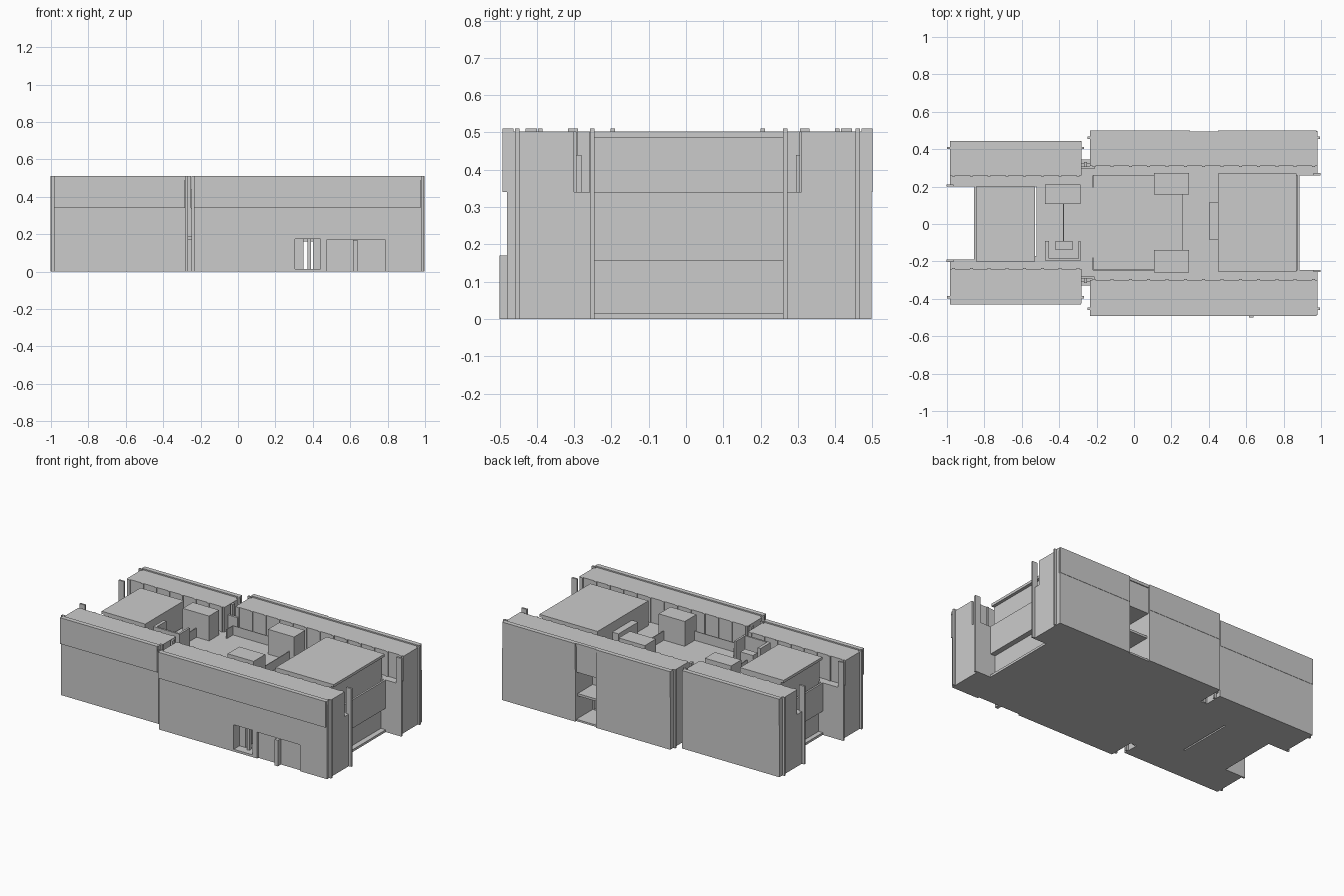
import bpy


def box(name, x0, x1, y0, y1, z0, z1):
    x0, x1 = sorted((x0, x1))
    y0, y1 = sorted((y0, y1))
    v = [(x, y, z) for z in (z0, z1) for x, y in ((x0, y0), (x1, y0), (x1, y1), (x0, y1))]
    f = [(3, 2, 1, 0), (4, 5, 6, 7), (0, 1, 5, 4), (1, 2, 6, 5), (2, 3, 7, 6), (3, 0, 4, 7)]
    me = bpy.data.meshes.new(name)
    me.from_pydata(v, [], f)
    ob = bpy.data.objects.new(name, me)
    bpy.context.collection.objects.link(ob)
    return ob


def cut(ob, *dims):
    c = box("cutter", *dims)
    c.hide_render = True
    c.hide_set(True)
    c.display_type = 'WIRE'
    m = ob.modifiers.new("opening", 'BOOLEAN')
    m.operation = 'DIFFERENCE'
    m.solver = 'EXACT'
    m.object = c


TOP, DECK, STOREY = 0.51, 0.34, 0.17


# A long wing: body, upper band, roof edge, end columns, inner pilasters and gallery
def wing(name, x0, x1, inner, outer, gallery):
    s = 1 if outer > 0 else -1
    body = box(name + "_body", x0, x1, inner, outer - s * 0.012, 0, 0.502)
    edge = box(name + "_roof_edge", x0, x1, outer - s * 0.03, outer - s * 0.006, 0.49, TOP)
    band = box(name + "_upper_wall", x0, x1 - 0.004, outer - s * 0.02, outer, DECK, TOP)
    floor = box(name + "_gallery", x0, x1, gallery, inner + s * 0.01, 0, DECK)
    for x, d in ((x0, -1), (x1, 1)):
        box(name + "_outer_column", x - d * 0.01, x + d * 0.014, outer - s * 0.045, outer - s * 0.033, 0, TOP)
    n = round((x1 - x0) / 0.1)
    for i in range(n + 1):
        x = x0 + 0.02 + (x1 - x0 - 0.04) * i / n
        box(name + "_pilaster", x - 0.008, x + 0.008, inner + s * 0.01, inner - s * 0.006, DECK - 0.01, 0.502)
    # tall fin at the free end of the gallery
    xe, d = (x1, 1) if x1 > 0.5 else (x0, -1)
    box(name + "_end_fin", xe - d * 0.02, xe + d * 0.018, gallery, gallery + s * 0.012, 0, TOP)
    return body, band, floor


wing("left_front_wing", -0.985, -0.28, -0.24, -0.43, -0.19)
wing("left_back_wing", -0.985, -0.28, 0.26, 0.445, 0.2)
front_body, front_band, front_floor = wing("right_front_wing", -0.235, 0.98, -0.30, -0.492, -0.245)
back_body, back_band, back_floor = wing("right_back_wing", -0.235, 0.98, 0.31, 0.50, 0.26)

# Plain lower skin of the right back wing, on both sides of its opening
for a, b in ((-0.235, 0.30), (0.45, 0.98)):
    box("back_lower_wall", a, b, 0.47, 0.498, 0, DECK)
for a, b in ((-0.985, -0.28),):
    box("left_back_lower_wall", a, b, 0.42, 0.443, 0, DECK)

# Ground-floor passage from front to back
deck = box("central_deck", -0.52, 0.5, -0.246, 0.262, 0, DECK)
cut(front_body, 0.305, 0.44, -0.6, -0.2, 0.015, 0.175)
cut(front_floor, 0.305, 0.44, -0.6, -0.2, 0.015, 0.16)
cut(deck, 0.305, 0.44, -0.4, 0.4, 0.015, 0.16)
cut(back_floor, 0.305, 0.44, 0.2, 0.6, 0.015, 0.16)
cut(back_body, 0.30, 0.45, 0.305, 0.6, 0.012, 0.32)
cut(back_band, 0.30, 0.45, 0.4, 0.6, 0.3, 0.6)
box("opening_floor", 0.295, 0.455, 0.31, 0.475, 0.16, 0.175)
box("passage_wall", 0.30, 0.35, -0.42, -0.3, 0.01, 0.175)
box("passage_post", 0.372, 0.39, -0.44, -0.42, 0.01, 0.175)
box("passage_side", 0.40, 0.445, -0.40, -0.3, 0.01, 0.175)

# Shopfront recess with a projecting pier
cut(front_body, 0.475, 0.785, -0.6, -0.468, -0.1, 0.172)
box("shop_pier", 0.615, 0.638, -0.5, -0.46, 0, 0.17)

# Central roofed halls with end balconies
for name, a, b, end, y0, y1 in (("right_hall", 0.45, 0.85, 0.885, -0.255, 0.27),
                                ("left_hall", -0.53, -0.825, -0.855, -0.2, 0.2)):
    d = 1 if b > 0 else -1
    box(name, a, b, y0, y1, 0, 0.502)
    box(name + "_ground_slab", b - d * 0.01, end, y0, y1, 0, 0.015)
    box(name + "_balcony_floor", b - d * 0.01, end, y0, y1, STOREY - 0.015, STOREY)
    box(name + "_parapet", end - d * 0.012, end, y0, y1, STOREY, DECK)
    box(name + "_roof_beam", b - d * 0.01, b + d * 0.02, y0, y1, 0.485, 0.502)

# Link between left and right wings, with recessed slot faces
for s, yi, yo in ((-1, -0.17, -0.31), (1, 0.18, 0.325)):
    box("link_bridge", -0.29, -0.225, yi, yo, 0, DECK)
    box("link_column", -0.268, -0.252, yo - s * 0.02, yo + s * 0.006, 0, TOP)
    box("link_landing", -0.285, -0.23, yo, yo + s * 0.02, STOREY, 0.19)
    box("wing_end_wall", -0.33, -0.21, yo - s * 0.03, yo - s * 0.015, DECK, 0.44)
box("left_gallery_link_front", -0.53, -0.22, -0.2, -0.17, 0, DECK)

# Stair and lift towers rising from the deck
for y0, y1 in ((0.157, 0.272), (-0.26, -0.14)):
    box("stair_tower", 0.107, 0.295, y0, y1, 0.3, 0.502)
box("left_back_tower", -0.475, -0.285, 0.108, 0.212, 0.3, 0.502)
box("lift_lobby", 0.405, 0.455, -0.085, 0.118, 0.3, 0.44)

# Open stairwell on the left front side
box("stairwell_wall", -0.475, -0.455, -0.195, -0.09, 0.3, 0.5)
box("stairwell_wall", -0.455, -0.285, -0.197, -0.185, 0.3, 0.5)
box("stairwell_wall", -0.298, -0.285, -0.19, -0.09, 0.3, 0.5)
box("stairwell_top", -0.42, -0.33, -0.138, -0.09, 0.3, 0.44)

# Low railings around the courtyard
for x0, x1, y0, y1 in ((-0.22, 0.107, 0.258, 0.263), (-0.22, 0.107, -0.248, -0.243),
                       (0.258, 0.263, -0.14, 0.157), (-0.38, -0.375, -0.09, 0.11),
                       (-0.222, -0.217, 0.195, 0.26), (-0.222, -0.217, -0.245, -0.18)):
    box("courtyard_railing", x0, x1, y0, y1, 0.33, 0.4)
